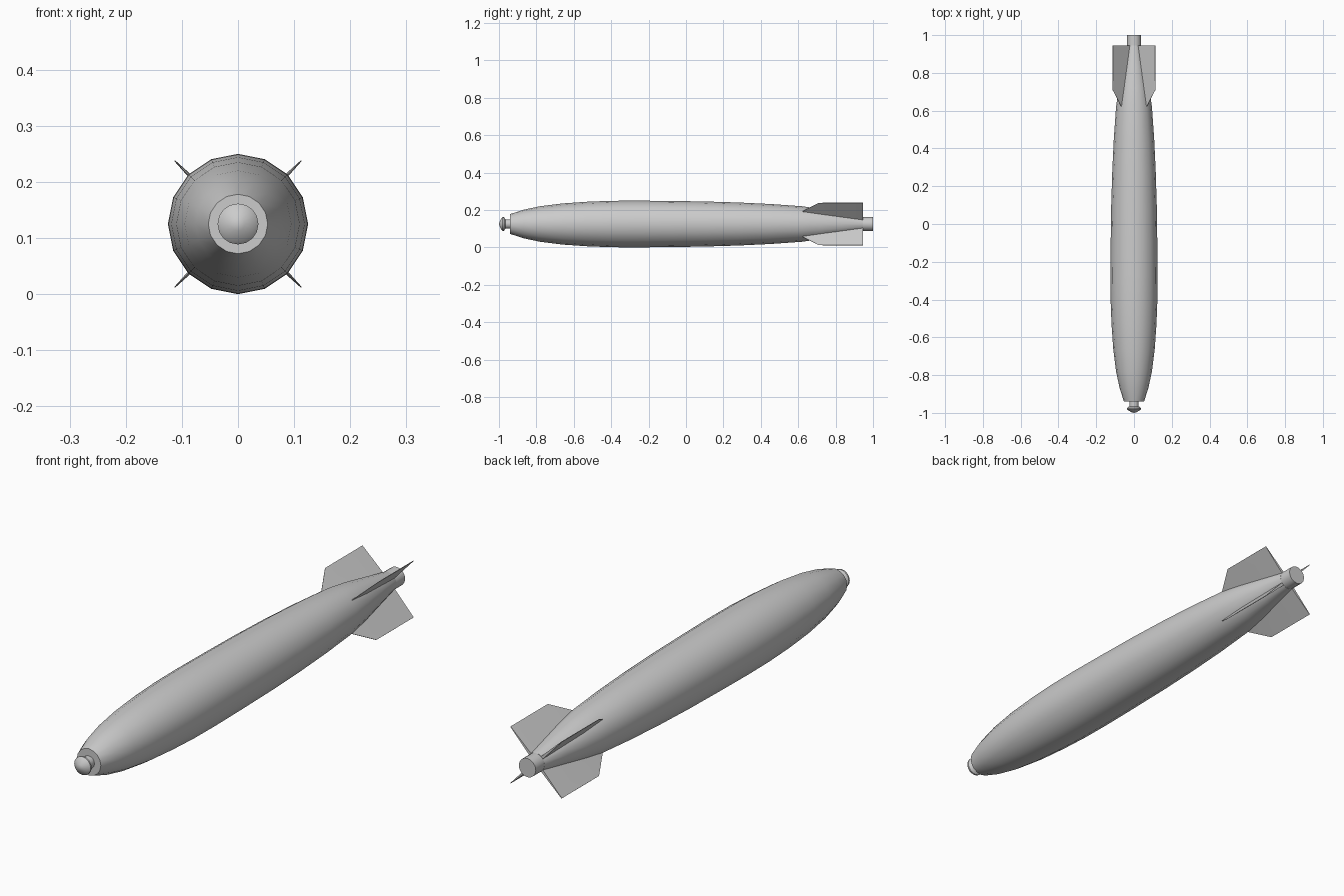
import bpy, bmesh, math

if "Cube" in bpy.data.objects:
    bpy.data.objects.remove(bpy.data.objects["Cube"])

CZ = 0.125    # height of the long axis
SIDES = 16


def finish(name, bm, angle=35):
    bmesh.ops.recalc_face_normals(bm, faces=bm.faces)
    me = bpy.data.meshes.new(name)
    bm.to_mesh(me)
    bm.free()
    ob = bpy.data.objects.new(name, me)
    bpy.context.collection.objects.link(ob)
    bpy.ops.object.select_all(action='DESELECT')
    ob.select_set(True)
    bpy.context.view_layer.objects.active = ob
    bpy.ops.object.shade_smooth_by_angle(angle=math.radians(angle))
    return ob


def lathe(name, profile):
    """Revolve (y, radius) points around the long axis, capping open ends."""
    bm = bmesh.new()
    rings = []
    for y, r in profile:
        n = 1 if r == 0 else SIDES
        rings.append([bm.verts.new((r * math.sin(2 * math.pi * i / SIDES), y,
                                    CZ + r * math.cos(2 * math.pi * i / SIDES)))
                      for i in range(n)])
    for a, b in zip(rings, rings[1:]):
        for i in range(SIDES):
            j = (i + 1) % SIDES
            if len(a) == 1:
                bm.faces.new((a[0], b[i], b[j]))
            else:
                bm.faces.new((a[i], b[i], b[j], a[j]))
    for ring in (rings[0], rings[-1]):
        if len(ring) > 1:
            bm.faces.new(ring)
    return finish(name, bm)


def fin(name, angle):
    """Tail fin: thick at the root, tapering to a thin tip and leading edge."""
    root = [(0.62, 0.094, 0.001), (0.72, 0.074, 0.006), (0.945, 0.034, 0.006)]
    tip = [(0.71, 0.16, 0.0005), (0.77, 0.16, 0.001), (0.945, 0.16, 0.001)]
    out = (math.sin(angle), math.cos(angle))
    side = (math.cos(angle), -math.sin(angle))
    bm = bmesh.new()

    def row(pts, s):
        return [bm.verts.new((out[0] * r + side[0] * t * s, y,
                              CZ + out[1] * r + side[1] * t * s)) for y, r, t in pts]
    ra, ta, rb, tb = row(root, 1), row(tip, 1), row(root, -1), row(tip, -1)
    for i in range(2):
        for quad in ((ra[i], ra[i+1], ta[i+1], ta[i]), (rb[i], tb[i], tb[i+1], rb[i+1]),
                     (ta[i], ta[i+1], tb[i+1], tb[i]), (ra[i], rb[i], rb[i+1], ra[i+1])):
            bm.faces.new(quad)
    for i in (0, 2):
        bm.faces.new((ra[i], ta[i], tb[i], rb[i]))
    return finish(name, bm, 20)


# Casing with flat nose ring
lathe("body", [(-0.94, 0.053), (-0.87, 0.076), (-0.78, 0.095), (-0.66, 0.110),
               (-0.53, 0.119), (-0.40, 0.124), (-0.27, 0.125), (-0.10, 0.1235),
               (0.10, 0.1205), (0.28, 0.115), (0.45, 0.107), (0.62, 0.095),
               (0.72, 0.081), (0.83, 0.060), (0.945, 0.038)])

# Tail tube
lathe("tail_tube", [(0.93, 0.0375), (1.0, 0.0375)])

# Nose fuse: stem and rounded cap
lathe("fuse_stem", [(-0.97, 0.025), (-0.93, 0.025)])
lathe("fuse_cap", [(-1.0, 0), (-0.997, 0.012), (-0.987, 0.030), (-0.980, 0.0365),
                   (-0.974, 0.0365), (-0.965, 0.025)])

# Four fins in an X
for k, label in enumerate(("upper_right", "lower_right", "lower_left", "upper_left")):
    fin("fin_" + label, math.radians(45 + 90 * k))
